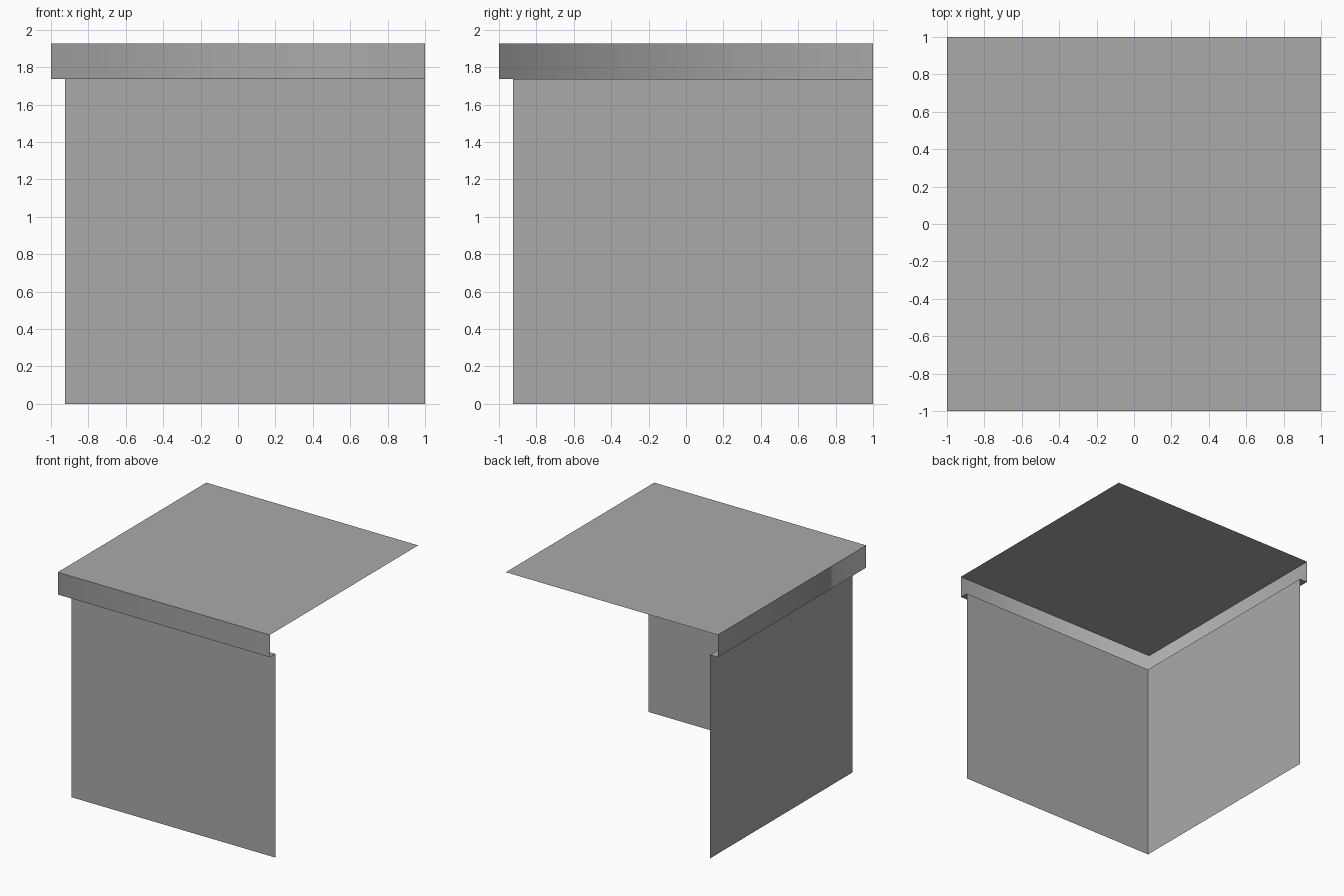
import bpy

cube = bpy.data.objects.get("Cube")
if cube:
    bpy.data.objects.remove(cube)

TOP, LIP, INSET = 1.927, 1.737, 0.075

grey = bpy.data.materials.new("plain grey")
grey.use_nodes = True
colour = (0.4, 0.4, 0.4, 1)
grey.diffuse_color = colour
grey.node_tree.nodes["Principled BSDF"].inputs["Base Color"].default_value = colour


def corner_path(offset, z):
    """L-shaped path along the left-hand side and the front, seen in plan."""
    edge = -1 + offset
    return [(edge, 1, z), (edge, edge, z), (1, edge, z)]


def sheet(name, upper, lower, smooth=False):
    """Open strip of quads joining two matching paths."""
    n = len(upper)
    faces = [(i, i + n, i + n + 1, i + 1) for i in range(n - 1)]
    mesh = bpy.data.meshes.new(name)
    mesh.from_pydata(upper + lower, [], faces)
    mesh.materials.append(grey)
    for face in mesh.polygons:
        face.use_smooth = smooth
    obj = bpy.data.objects.new(name, mesh)
    bpy.context.collection.objects.link(obj)
    return obj


# Flat top panel
sheet("top_panel", [(-1, 1, TOP), (-1, -1, TOP)], [(1, 1, TOP), (1, -1, TOP)]).data.flip_normals()

# Overhanging rim, shaded smoothly round its corner
sheet("rim", corner_path(0, TOP), corner_path(0, LIP), smooth=True)

# Underside of the overhang
sheet("rim_underside", corner_path(0, LIP), corner_path(INSET, LIP))

# Two inset walls, open on the other two sides
sheet("walls", corner_path(INSET, LIP), corner_path(INSET, 0))
